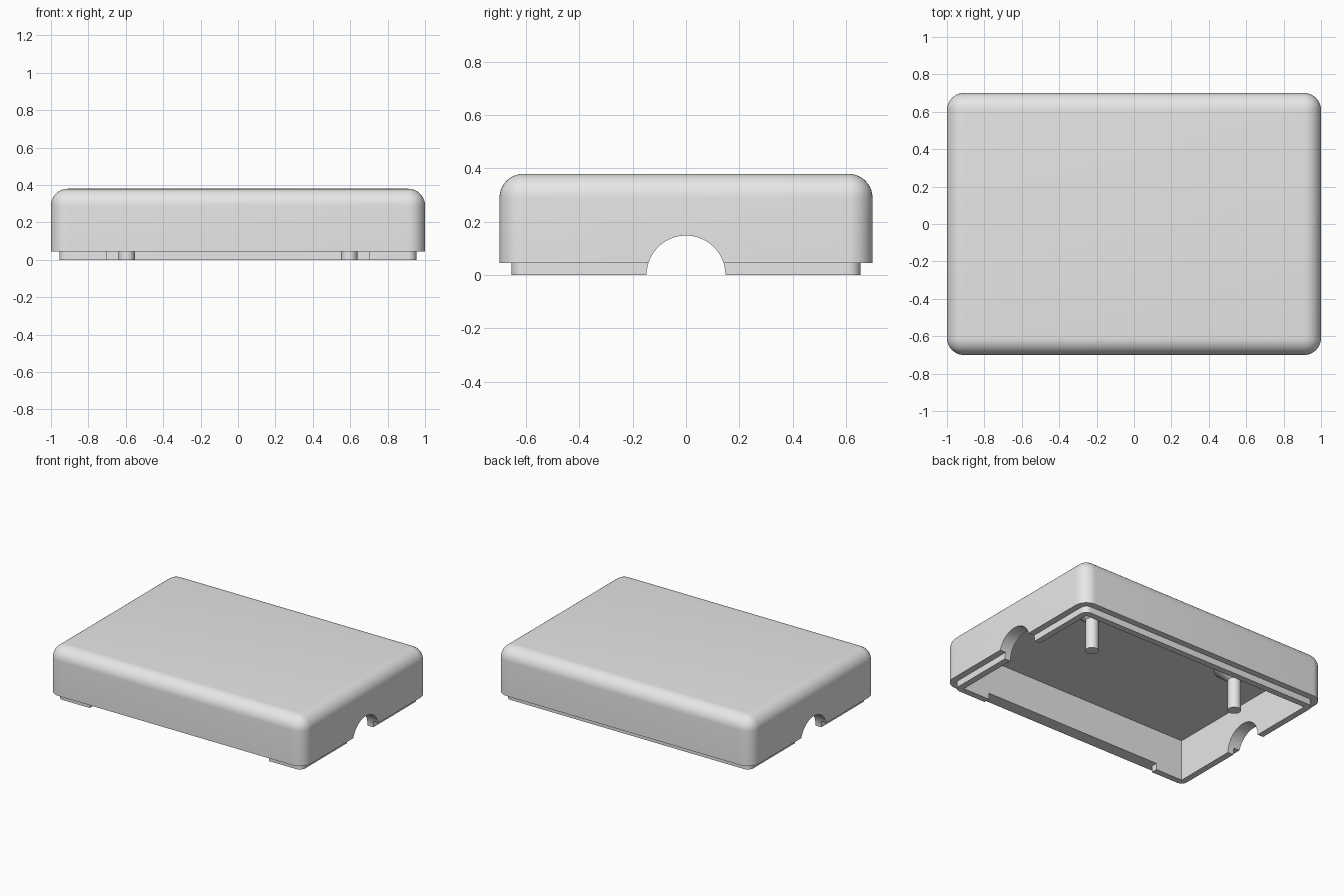
import bpy, bmesh, math
from mathutils import Matrix, Vector

cube = bpy.data.objects.get("Cube")
if cube:
    bpy.data.objects.remove(cube, do_unlink=True)

HALF_X, HALF_Y, TOP = 1.0, 0.7, 0.38
WALL, STEP, LIP = 0.09, 0.045, 0.045

grey = bpy.data.materials.new("plain_grey")
grey.use_nodes = True
grey.diffuse_color = (0.8, 0.8, 0.8, 1)
grey.node_tree.nodes["Principled BSDF"].inputs["Base Color"].default_value = (0.8, 0.8, 0.8, 1)


def finish(name, bm):
    bmesh.ops.recalc_face_normals(bm, faces=bm.faces)
    mesh = bpy.data.meshes.new(name)
    bm.to_mesh(mesh)
    bm.free()
    mesh.materials.append(grey)
    obj = bpy.data.objects.new(name, mesh)
    bpy.context.scene.collection.objects.link(obj)
    return obj


def box(name, low, high, radius=0.0, round_top=False):
    """Box between two corners, with rounded upright and optional top edges."""
    low, high = Vector(low), Vector(high)
    bm = bmesh.new()
    bmesh.ops.create_cube(bm, size=1)
    bmesh.ops.scale(bm, vec=high - low, verts=bm.verts)
    bmesh.ops.translate(bm, vec=(low + high) / 2, verts=bm.verts)
    if radius:
        edges = []
        for e in bm.edges:
            za, zb = (v.co.z for v in e.verts)
            upright = abs(za - zb) > 0.001
            if upright or (round_top and za > high.z - 0.001):
                edges.append(e)
        bmesh.ops.bevel(bm, geom=edges, offset=radius, segments=10,
                        profile=0.5, affect='EDGES', clamp_overlap=True)
    return finish(name, bm)


def select(obj):
    bpy.ops.object.select_all(action='DESELECT')
    obj.select_set(True)
    bpy.context.view_layer.objects.active = obj


def combine(target, tool, operation):
    """Apply a boolean and remove the tool."""
    mod = target.modifiers.new("combine", 'BOOLEAN')
    mod.operation, mod.object, mod.solver = operation, tool, 'EXACT'
    tool.hide_render = True
    select(target)
    bpy.ops.object.modifier_apply(modifier=mod.name)
    bpy.data.objects.remove(tool, do_unlink=True)


def smooth(obj):
    select(obj)
    bpy.ops.object.shade_smooth_by_angle(angle=math.radians(30))


# Outer cover with rounded top and corners
cover = box("cover_shell", (-HALF_X, -HALF_Y, LIP), (HALF_X, HALF_Y, TOP), WALL, True)

# Stepped lip under the rim, left out along the middle of the front
lx, ly = HALF_X - STEP, HALF_Y - STEP
lip = box("lip", (-lx, -ly, 0), (lx, ly, 0.2), STEP)
combine(lip, box("front_gap", (-0.7, -0.8, -0.1), (0.7, -0.5, LIP + 0.01)), 'DIFFERENCE')
combine(cover, lip, 'UNION')

# Hollow inside
ix, iy, ceiling = HALF_X - WALL, HALF_Y - WALL, TOP - WALL
combine(cover, box("cavity", (-ix, -iy, -0.1), (ix, iy, ceiling)), 'DIFFERENCE')

# Half-round opening through both ends
bm = bmesh.new()
bmesh.ops.create_cone(bm, cap_ends=True, segments=64, radius1=0.148, radius2=0.148,
                      depth=3, matrix=Matrix.Rotation(math.pi / 2, 4, 'Y'))
combine(cover, finish("end_opening", bm), 'DIFFERENCE')
smooth(cover)

# Two posts with flared roots hanging from the ceiling
for side, x in (("left", 0.595), ("right", -0.595)):
    bm = bmesh.new()
    profile = [(0, 0), (0.043, 0), (0.043, ceiling - 0.07),
               (0.13, ceiling), (0.13, ceiling + 0.02), (0, ceiling + 0.02)]
    verts = [bm.verts.new((r, 0, z)) for r, z in profile]
    edges = [bm.edges.new(pair) for pair in zip(verts, verts[1:])]
    bmesh.ops.spin(bm, geom=verts + edges, cent=(0, 0, 0), axis=(0, 0, 1),
                   angle=math.tau, steps=32)
    bmesh.ops.remove_doubles(bm, verts=bm.verts, dist=0.0001)
    bmesh.ops.translate(bm, vec=(x, 0.29, 0), verts=bm.verts)
    smooth(finish(side + "_post", bm))
